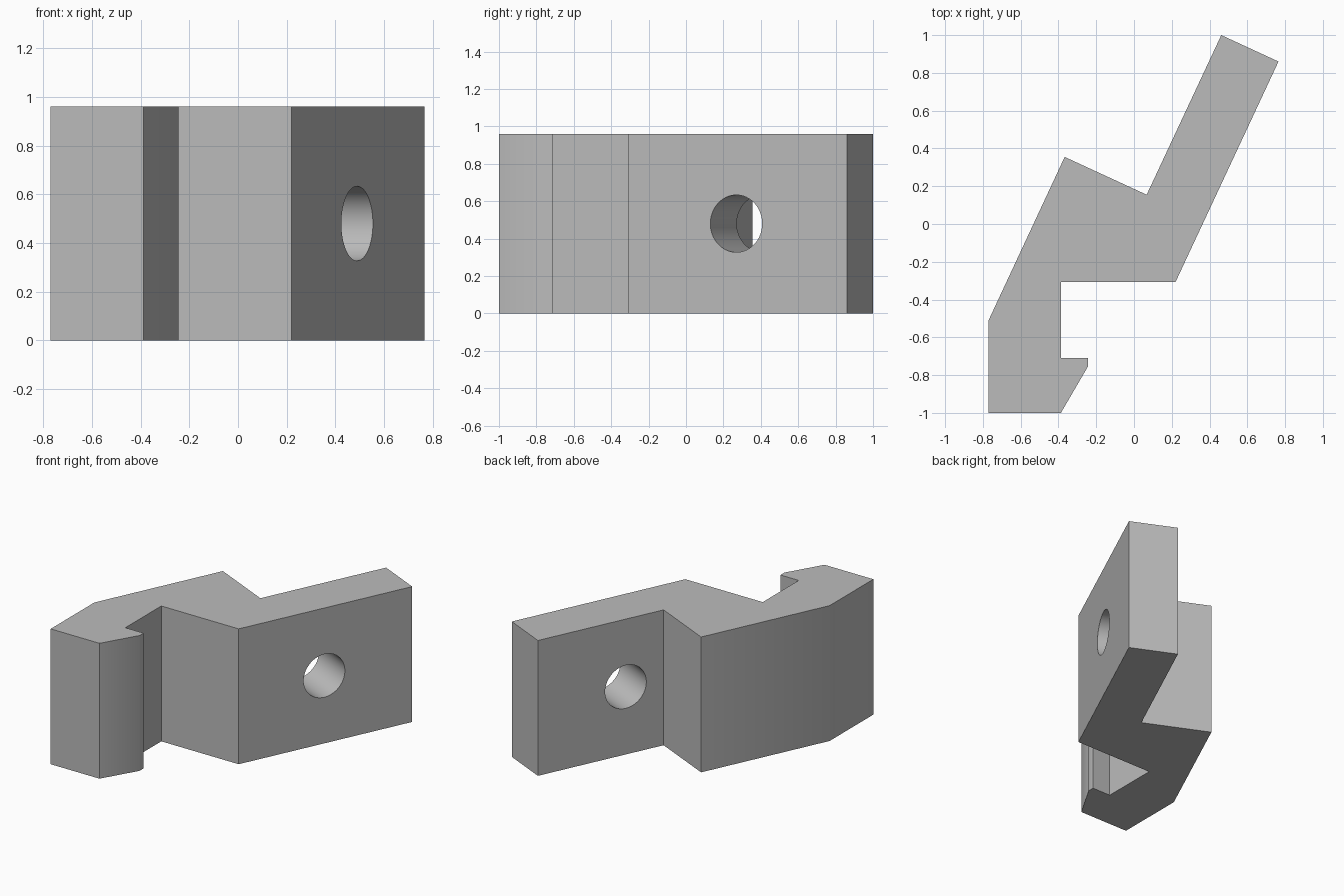
import bpy
import bmesh
import math
from mathutils import Vector

cube = bpy.data.objects.get("Cube")
if cube:
    bpy.data.objects.remove(cube, do_unlink=True)

HEIGHT = 0.96

# Plain grey material
grey = bpy.data.materials.new("plain_grey")
grey.use_nodes = True
colour = (0.5, 0.5, 0.5, 1)
grey.diffuse_color = colour
grey.node_tree.nodes["Principled BSDF"].inputs["Base Color"].default_value = colour

# Bracket profile seen from above: hook, body and slanted arm
profile = [
    (-0.77, -1.0), (-0.387, -1.0), (-0.244, -0.755), (-0.244, -0.71),
    (-0.387, -0.71), (-0.387, -0.307), (0.22, -0.307), (0.765, 0.86),
    (0.462, 1.0), (0.067, 0.155), (-0.367, 0.355), (-0.77, -0.51),
]
bm = bmesh.new()
base = bm.faces.new([bm.verts.new((x, y, 0)) for x, y in profile])
raised = bmesh.ops.extrude_face_region(bm, geom=[base])["geom"]
top = [v for v in raised if isinstance(v, bmesh.types.BMVert)]
bmesh.ops.translate(bm, verts=top, vec=(0, 0, HEIGHT))
bmesh.ops.recalc_face_normals(bm, faces=bm.faces)
mesh = bpy.data.meshes.new("hook_bracket")
bm.to_mesh(mesh)
bm.free()
bracket = bpy.data.objects.new("hook_bracket", mesh)
bpy.context.collection.objects.link(bracket)
mesh.materials.append(grey)

# Round hole straight through the arm
arm = Vector((0.545, 1.167, 0)).normalized()
axis = Vector((arm.y, -arm.x, 0))
centre = Vector((0.49, 0.268, HEIGHT / 2)) - axis * 0.165
bpy.ops.mesh.primitive_cylinder_add(
    vertices=64, radius=0.153, depth=0.6, location=centre,
    rotation=axis.to_track_quat("Z", "Y").to_euler())
cutter = bpy.context.object
cutter.name = "hole_cutter"
cutter.hide_render = True
cutter.data.materials.append(grey)

cut = bracket.modifiers.new("arm_hole", "BOOLEAN")
cut.operation = "DIFFERENCE"
cut.solver = "EXACT"
cut.object = cutter
bpy.ops.object.select_all(action="DESELECT")
bracket.select_set(True)
bpy.context.view_layer.objects.active = bracket
bpy.ops.object.modifier_apply(modifier=cut.name)
bpy.data.objects.remove(cutter, do_unlink=True)

# Smooth the hole wall and shallow bends, keep the corners crisp
bpy.ops.object.shade_smooth_by_angle(angle=math.radians(35))
